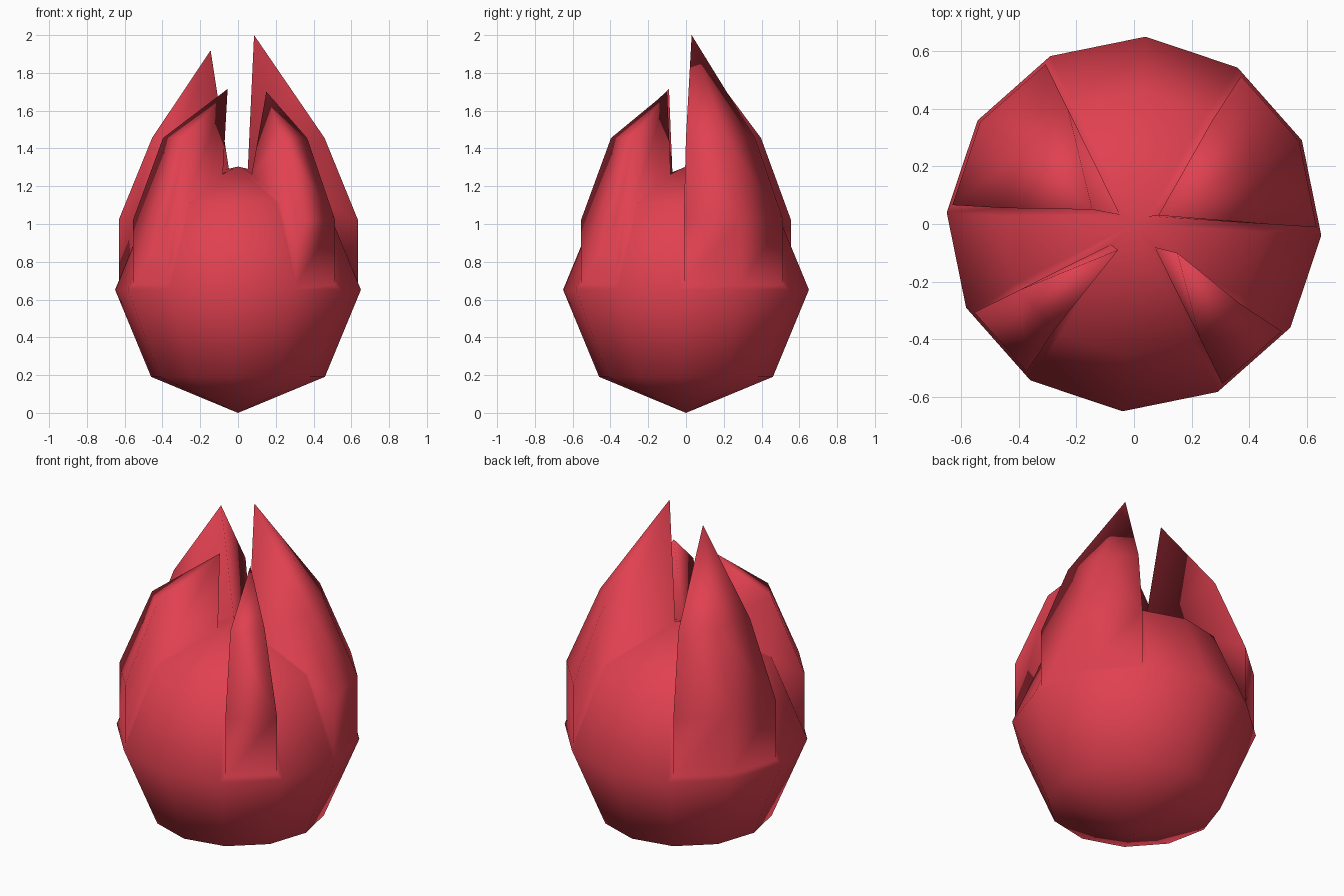
import bpy, bmesh, math
from mathutils import Matrix, Vector

cube = bpy.data.objects.get("Cube")
if cube:
    bpy.data.objects.remove(cube, do_unlink=True)

R = 0.652                      # bulb radius
TWIST = math.radians(-3.5)     # slight turn of the bulb about z
RIM = 0.028                    # gap left around each petal
RISE = 0.345                   # height of the petal walls

# One red for everything
red = bpy.data.materials.new("petal_red")
red.use_nodes = True
colour = (0.75, 0.052, 0.08, 1)
red.diffuse_color = colour
red.node_tree.nodes["Principled BSDF"].inputs["Base Color"].default_value = colour

# Round bulb: coarse sphere standing on its lower pole
bm = bmesh.new()
bmesh.ops.create_uvsphere(bm, u_segments=12, v_segments=4, radius=R,
                          matrix=Matrix.Translation((0, 0, R)))


def sector_faces(start, end):
    """Upper faces of the untwisted bulb between two angles in degrees."""
    found = []
    for f in bm.faces:
        c = f.calc_center_median()
        a = math.degrees(math.atan2(c.y, c.x)) % 360
        if c.z > R and start < a < end:
            found.append(f)
    return found


# Petals: start angle, end angle, tip position
petals = [
    (0, 60, (0.085, 0.03, 2.0)),
    (120, 180, (-0.145, 0.05, 1.92)),
    (210, 240, (-0.055, -0.09, 1.715)),
    (300, 330, (0.15, -0.10, 1.70)),
]
sectors = [(sector_faces(a, b), tip) for a, b, tip in petals]
bmesh.ops.rotate(bm, verts=bm.verts[:], cent=(0, 0, 0),
                 matrix=Matrix.Rotation(TWIST, 3, 'Z'))
bm.normal_update()

# Inset each sector, raise it straight up and draw its inner corner to a tip
for faces, tip in sectors:
    bmesh.ops.inset_region(bm, faces=faces, thickness=RIM, use_even_offset=True)
    result = bmesh.ops.extrude_face_region(bm, geom=faces)
    raised = [g for g in result["geom"] if isinstance(g, bmesh.types.BMVert)]
    bmesh.ops.translate(bm, verts=raised, vec=(0, 0, RISE))
    inner = min(raised, key=lambda v: v.co.xy.length)
    inner.co = Vector(tip)

bmesh.ops.recalc_face_normals(bm, faces=bm.faces[:])
for f in bm.faces:
    f.smooth = True

mesh = bpy.data.meshes.new("flower_bud")
bm.to_mesh(mesh)
bm.free()
mesh.materials.append(red)
bud = bpy.data.objects.new("flower_bud", mesh)
bpy.context.collection.objects.link(bud)
